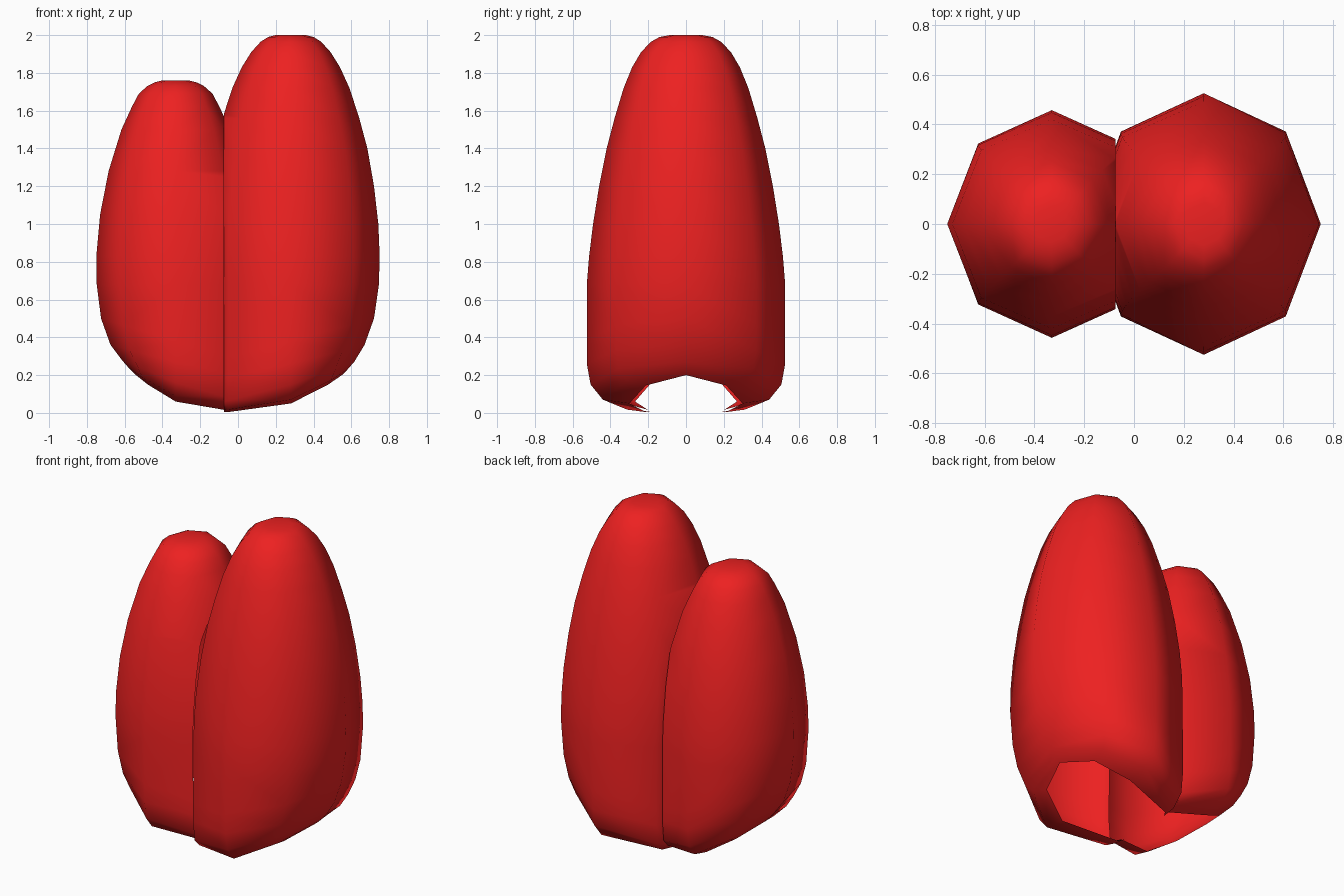
import bpy, bmesh, math

if "Cube" in bpy.data.objects:
    bpy.data.objects.remove(bpy.data.objects["Cube"])

SIDES = 8
SEAM_X = -0.075

red = bpy.data.materials.new("red")
red.diffuse_color = (0.85, 0.015, 0.015, 1)
red.use_nodes = True
red.node_tree.nodes["Principled BSDF"].inputs["Base Color"].default_value = red.diffuse_color


def lobe(name, cx, side, rx, ry, profile, lower):
    """Octagonal bud; side is +1 when its outer face looks to +x."""
    # level: outer radius x, inner radius x, radius y, height terms b + a*c + d*c*c
    levels = [(px, px, py, z, 0, 0) for z, px, py in profile]
    levels += [(ro, rx, yy, b, a, d) for ro, yy, b, a, d in lower]
    bm = bmesh.new()
    rings = []
    for ro, ri, yy, b, a, d in levels:
        ring = []
        for i in range(SIDES):
            t = 2 * math.pi * i / SIDES
            c, s = math.cos(t), math.sin(t)
            x = cx + side * c * (ro if c > 0 else ri)
            ring.append(bm.verts.new((x, yy * s, b + a * c + d * c * c)))
        rings.append(ring)
    bm.faces.new(rings[0])
    for r0, r1 in zip(rings, rings[1:]):
        for i in range(SIDES):
            j = (i + 1) % SIDES
            bm.faces.new((r0[i], r0[j], r1[j], r1[i]))
    bmesh.ops.recalc_face_normals(bm, faces=bm.faces[:])
    # trim the hidden inner wall at the seam
    bmesh.ops.bisect_plane(bm, geom=bm.verts[:] + bm.edges[:] + bm.faces[:],
                           plane_co=(SEAM_X, 0, 0), plane_no=(side, 0, 0),
                           clear_inner=True)
    top = max(bm.faces, key=lambda f: f.calc_center_median().z)
    if top.normal.z < 0:
        bmesh.ops.reverse_faces(bm, faces=bm.faces[:])
    for f in bm.faces:
        f.smooth = True
    me = bpy.data.meshes.new(name)
    bm.to_mesh(me)
    bm.free()
    me.materials.append(red)
    ob = bpy.data.objects.new(name, me)
    bpy.context.collection.objects.link(ob)


# tall lobe: (z, radius x, radius y) downwards, then the tilted open base
lobe("tall_lobe", 0.28, 1, 0.47, 0.525,
     [(2.0, .08, .085), (1.99, .12, .14), (1.965, .16, .185), (1.91, .21, .238),
      (1.83, .26, .285), (1.72, .31, .33), (1.56, .362, .378), (1.4, .405, .42),
      (1.2, .44, .46), (1.0, .463, .492), (.83, .47, .513), (.68, .466, .525)],
     [(.44, .525, .38, .12, 0), (.39, .525, .26, .10, 0), (.335, .505, .15, .12, 0),
      (.30, .44, .07, .11, .05), (.27, .30, .05, .10, .05)])

# short lobe, mirrored
lobe("short_lobe", -0.33, -1, 0.42, 0.457,
     [(1.76, .07, .075), (1.75, .11, .12), (1.73, .15, .165), (1.69, .195, .21),
      (1.62, .232, .25), (1.5, .287, .305), (1.28, .355, .372), (1.05, .40, .42),
      (.83, .42, .447), (.68, .418, .457)],
     [(.395, .457, .38, .12, 0), (.345, .457, .27, .09, 0), (.285, .44, .16, .12, 0),
      (.25, .385, .09, .11, .04), (.21, .27, .06, .10, .04)])
